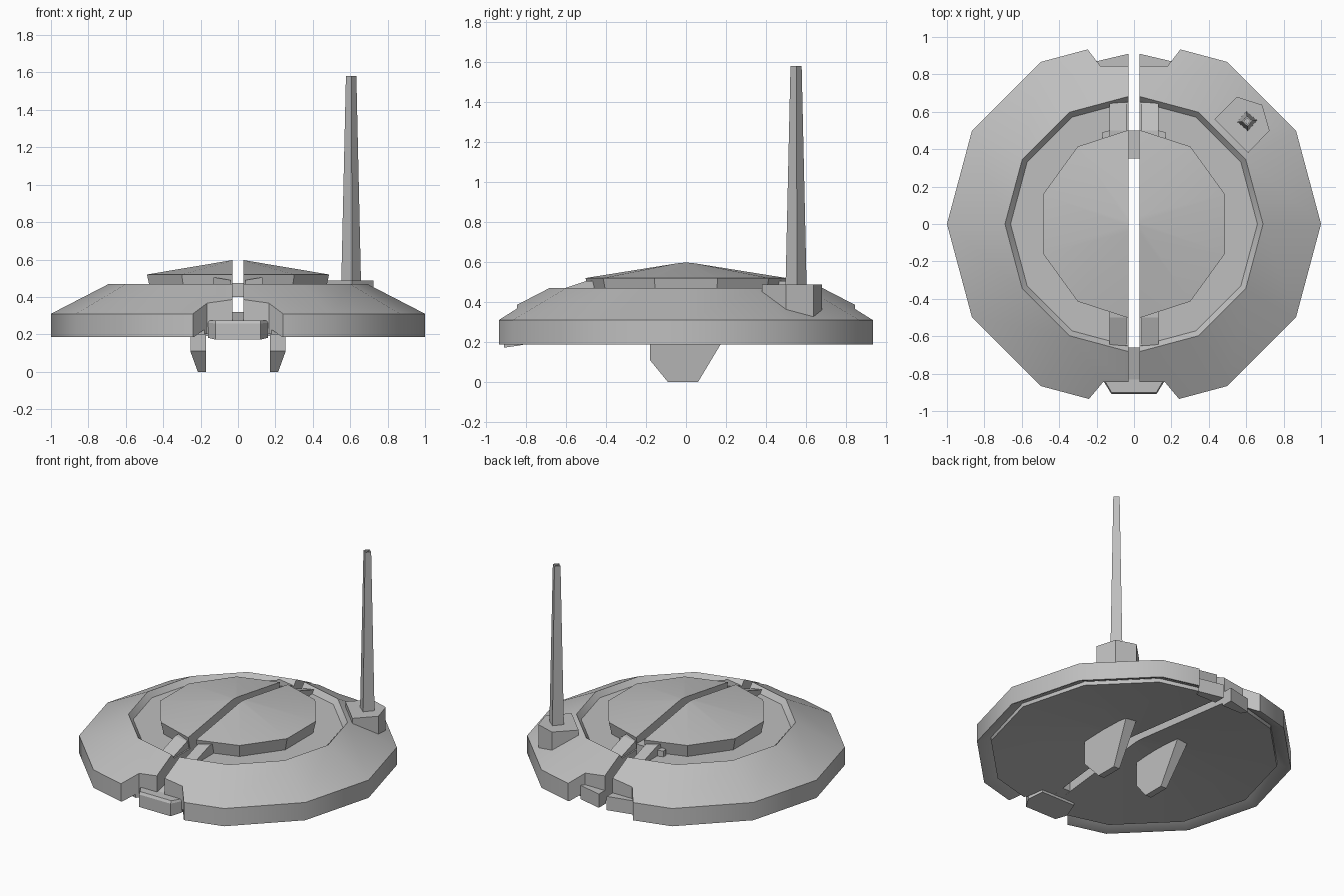
import bpy, bmesh, math

cube = bpy.data.objects.get("Cube")
if cube:
    bpy.data.objects.remove(cube, do_unlink=True)

GREY = (0.52, 0.52, 0.52, 1)
grey = bpy.data.materials.new("hull_grey")
grey.use_nodes = True
grey.diffuse_color = GREY
grey.node_tree.nodes["Principled BSDF"].inputs["Base Color"].default_value = GREY

SLOT = 0.03    # half width of the central slot
FLOOR = 0.435  # height of the sunken ring's floor


def make(name, bm):
    bmesh.ops.recalc_face_normals(bm, faces=bm.faces)
    mesh = bpy.data.meshes.new(name)
    bm.to_mesh(mesh)
    bm.free()
    mesh.materials.append(grey)
    obj = bpy.data.objects.new(name, mesh)
    bpy.context.collection.objects.link(obj)
    return obj


def loft(name, rings):
    """Closed solid through rings with equal point counts."""
    bm = bmesh.new()
    rows = [[bm.verts.new(p) for p in ring] for ring in rings]
    n = len(rows[0])
    for a, b in zip(rows, rows[1:]):
        for i in range(n):
            j = (i + 1) % n
            bm.faces.new((a[i], a[j], b[j], b[i]))
    bm.faces.new(rows[0])
    bm.faces.new(rows[-1])
    bmesh.ops.remove_doubles(bm, verts=bm.verts, dist=0.0002)
    return make(name, bm)


def polygon(radius, z, sides=12, turn=0.0, cx=0, cy=0):
    return [(cx + radius * math.cos(turn + math.tau * i / sides),
             cy + radius * math.sin(turn + math.tau * i / sides), z)
            for i in range(sides)]


def prism(name, outline, low, high):
    return loft(name, [[(x, y, z) for x, y in outline] for z in (low, high)])


def side_prism(name, outline, x0, x1):
    """Extrude a (y, z) outline along x."""
    return loft(name, [[(x, y, z) for y, z in outline] for x in (x0, x1)])


def mirrored(half):
    return half + [(-p[0], *p[1:]) for p in reversed(half)]


def cut(target, outline):
    cutter = prism("cutter", outline, -1, 2)
    cutter.hide_render = True
    mod = target.modifiers.new("cut", "BOOLEAN")
    mod.operation = "DIFFERENCE"
    mod.solver = "EXACT"
    mod.object = cutter
    bpy.context.view_layer.objects.active = target
    bpy.ops.object.modifier_apply(modifier=mod.name)
    bpy.data.objects.remove(cutter, do_unlink=True)


slot_outline = mirrored([(SLOT, -1.5), (SLOT, 1.5)])

# Hull: sloped ring, hollowed underside with a rim groove, sunken ring on top
hull_profile = [(0.0001, 0.305), (0.91, 0.2), (0.912, 0.225), (0.99, 0.187),
                (1, 0.187), (1, 0.31), (0.69, 0.47), (0.66, FLOOR)]
hull = loft("hull", [polygon(r, z) for r, z in hull_profile])
cut(hull, mirrored([(0.165, -0.845), (0.32, -1.03)]))
cut(hull, mirrored([(0.18, 0.845), (0.33, 1.04)]))
cut(hull, slot_outline)

# Ten-sided low dome in the middle
dome = loft("dome", [polygon(r, z, 10, math.pi / 2) for r, z in
                     [(0.49, FLOOR - 0.01), (0.512, 0.52), (0.0001, 0.602)]])
cut(dome, slot_outline)

# Struts from dome to rim, landing legs and rear plates, on both sides
smooth_parts = [hull, dome]
for side, label in ((1, "left"), (-1, "right")):
    for end, where in ((1, "back"), (-1, "front")):
        loft(f"{where}_{label}_strut",
             [[(side * x, end * y, z) for y, z in
               [(0.44, FLOOR - 0.01), (0.44, top), (0.5, top),
                (0.65, top - 0.05), (0.66, FLOOR - 0.01)]]
              for x, top in ((0.04, 0.49), (0.13, 0.505))])
    prism(f"strut_block_{label}",
          [(side * x, y) for x, y in
           [(0.13, 0.45), (0.17, 0.46), (0.17, 0.49), (0.13, 0.5)]], FLOOR - 0.01, 0.475)

    leg = [(-0.18, 0.3), (-0.18, 0.11), (-0.09, 0), (0.06, 0), (0.24, 0.3)]
    smooth_parts.append(loft(
        f"{label}_leg",
        [[(side * 0.17, y, z) for y, z in leg],
         [(side * (0.255 if z else 0.215), y, z) for y, z in leg]]))

    prism(f"rear_plate_{label}",
          [(side * x, y) for x, y in
           [(SLOT, 0.83), (0.18, 0.83), (0.2, 0.87), (SLOT, 0.91)]], 0.19, 0.285)

# Front plate with a bevelled top and a keel rising under the hull
loft("front_plate", [
    mirrored([(0.12, -0.91, 0.172), (0.16, -0.84, 0.182), (0.13, -0.74, 0.2)]),
    mirrored([(0.12, -0.91, 0.258), (0.163, -0.84, 0.262), (0.13, -0.74, 0.262)]),
    mirrored([(0.12, -0.9, 0.275), (0.155, -0.84, 0.275), (0.13, -0.74, 0.275)])])

# Tongue inside the slot
side_prism("front_tongue", [(-0.85, 0.2), (-0.85, 0.27), (-0.66, 0.32), (-0.66, 0.23)],
           -SLOT, SLOT)

# Bar bridging the slot at the back of the dome
side_prism("slot_bar", [(0.35, 0.4), (0.5, 0.4), (0.5, 0.475), (0.35, 0.475)], -SLOT, SLOT)

# Antenna base and tapered four-sided mast with a hollow tip
prism("antenna_base",
      [(0.43, 0.56), (0.55, 0.68), (0.685, 0.637), (0.725, 0.5), (0.61, 0.38)], 0.325, 0.487)
loft("antenna_mast", [polygon(r, z, 4, 0.08, 0.605, 0.55) for r, z in
                      [(0.053, 0.47), (0.028, 1.58), (0.017, 1.58), (0.017, 1.55)]])

# Smooth the shallow facets and keep real edges sharp
bpy.ops.object.select_all(action="DESELECT")
for part in smooth_parts:
    part.select_set(True)
bpy.context.view_layer.objects.active = hull
bpy.ops.object.shade_smooth_by_angle(angle=math.radians(32))
